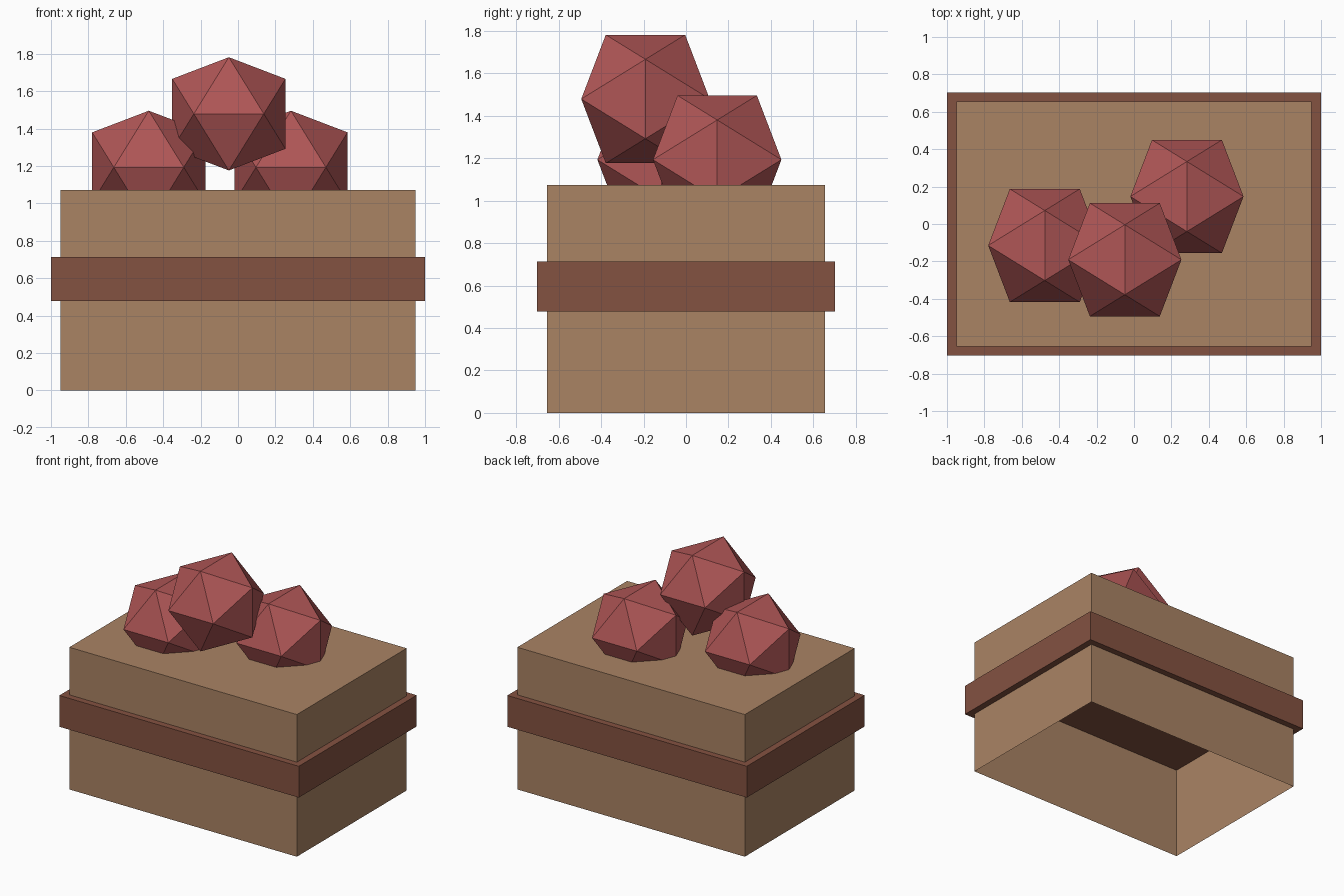
import bpy
import bmesh
from mathutils import Vector

cube = bpy.data.objects.get("Cube")
if cube:
    bpy.data.objects.remove(cube, do_unlink=True)


def material(name, rgb):
    mat = bpy.data.materials.new(name)
    mat.use_nodes = True
    colour = (*rgb, 1)
    mat.diffuse_color = colour
    mat.node_tree.nodes["Principled BSDF"].inputs["Base Color"].default_value = colour
    return mat


def finish(name, bm, mat):
    mesh = bpy.data.meshes.new(name)
    bm.to_mesh(mesh)
    bm.free()
    mesh.materials.append(mat)
    obj = bpy.data.objects.new(name, mesh)
    bpy.context.collection.objects.link(obj)
    return obj


def stacked_shell(name, levels, mat):
    """Join rectangles (half width, half depth, height), closing only the last."""
    bm = bmesh.new()
    rings = [[bm.verts.new((sx * hx, sy * hy, z))
              for sx, sy in ((-1, -1), (1, -1), (1, 1), (-1, 1))]
             for hx, hy, z in levels]
    for low, high in zip(rings, rings[1:]):
        for i in range(4):
            j = (i + 1) % 4
            bm.faces.new((low[i], low[j], high[j], high[i]))
    bm.faces.new(rings[-1])
    return finish(name, bm, mat)


def icosahedron(name, centre, half_edge, mat):
    """Regular icosahedron with its edges aligned to the axes."""
    bm = bmesh.new()
    long = half_edge * (1 + 5 ** 0.5) / 2
    for a in (-half_edge, half_edge):
        for b in (-long, long):
            for p in ((0, a, b), (a, b, 0), (b, 0, a)):
                bm.verts.new(Vector(p) + Vector(centre))
    bmesh.ops.convex_hull(bm, input=bm.verts[:])
    bmesh.ops.recalc_face_normals(bm, faces=bm.faces[:])
    return finish(name, bm, mat)


tan = material("tan wood", (0.40, 0.227, 0.127))
brown = material("dark brown wood", (0.231, 0.084, 0.053))
red = material("fruit red", (0.43, 0.093, 0.093))

# Crate body, open underneath
stacked_shell("crate_body", [(0.95, 0.655, 0), (0.95, 0.655, 1.073)], tan)

# Band around the crate, with a hollow underside
stacked_shell("crate_band", [(0.95, 0.655, 0.478), (1, 0.703, 0.478),
                             (1, 0.703, 0.714)], brown)

# Pile of faceted fruit
for label, centre in (("left", (0.283, 0.147, 1.193)),
                      ("right", (-0.477, -0.115, 1.193)),
                      ("top", (-0.049, -0.191, 1.479))):
    icosahedron("fruit_" + label, centre, 0.187, red)
